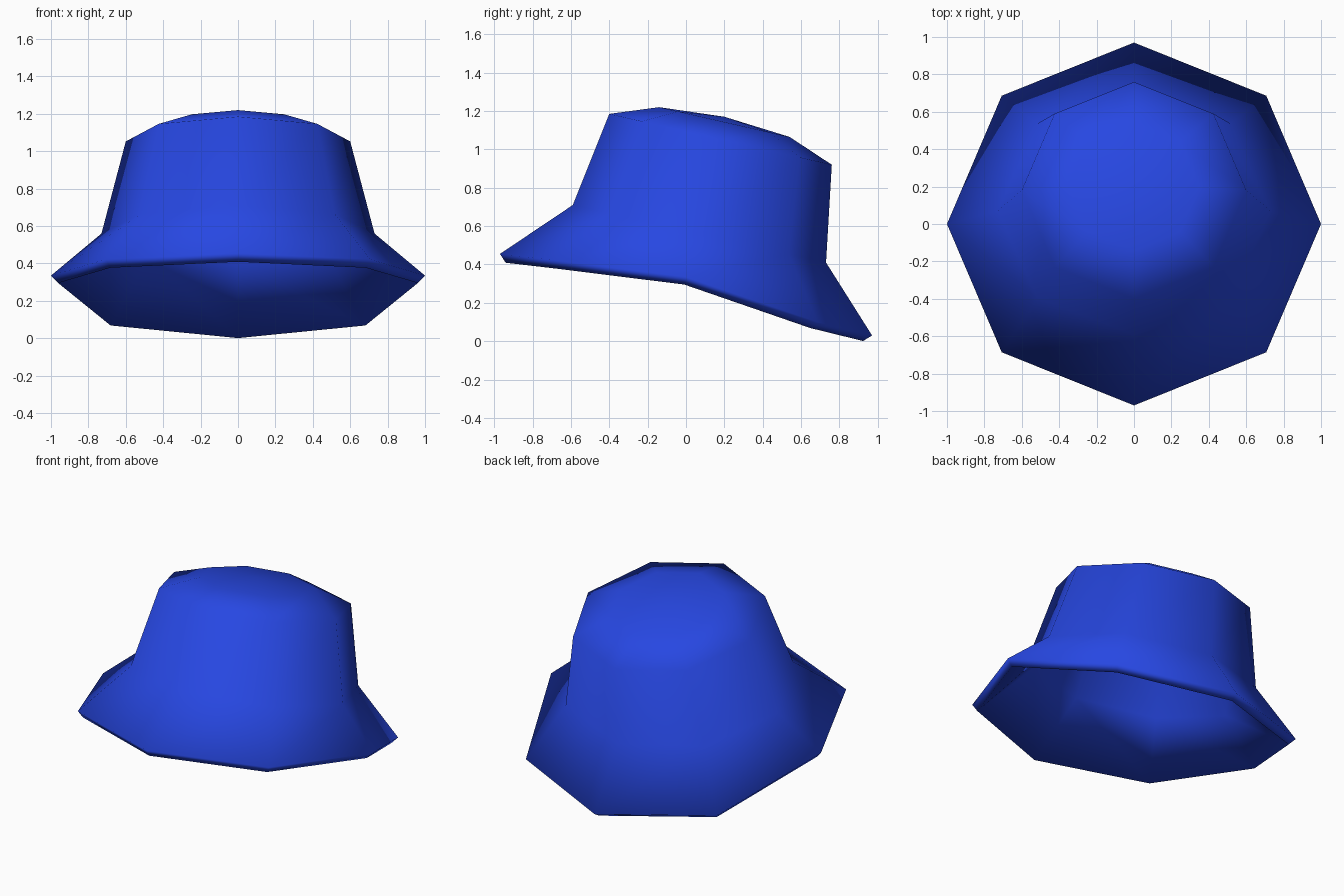
import bpy, bmesh, math

default = bpy.data.objects.get("Cube")
if default:
    bpy.data.objects.remove(default)

SIDES = 8

blue = bpy.data.materials.new("blue_fabric")
blue.use_nodes = True
colour = (0.02, 0.063, 0.76, 1)
blue.diffuse_color = colour
blue.node_tree.nodes["Principled BSDF"].inputs["Base Color"].default_value = colour


def ring(bm, rx, ry, cy, height):
    """Octagonal ring whose height follows a rule of the front-to-back position."""
    verts = []
    for i in range(SIDES):
        a = 2 * math.pi * i / SIDES
        y = -math.cos(a)
        verts.append(bm.verts.new((rx * math.sin(a), cy + ry * y, height(y))))
    return verts


def tilt(front, back):
    """Straight slope from the front height to the back height."""
    return lambda y: front + (back - front) * (y + 1) / 2


def brim_height(y):
    """Brim edge is gently sloped in front and droops behind."""
    if y <= 0:
        return 0.335 - 0.13 * y - 0.01 * y * y
    return 0.335 - 0.305 * y if y > 0.9 else 0.335 - 0.333 * y


# Hat shell: brim edge, crown base, crown shoulder, top panel
bm = bmesh.new()
rings = [
    ring(bm, 1.0, 0.97, 0.0, brim_height),
    ring(bm, 0.73, 0.66, 0.07, tilt(0.71, 0.41)),
    ring(bm, 0.60, 0.58, 0.18, tilt(1.185, 0.92)),
    ring(bm, 0.35, 0.34, 0.20, tilt(1.22, 1.065)),
]
for low, high in zip(rings, rings[1:]):
    for i in range(SIDES):
        j = (i + 1) % SIDES
        bm.faces.new((low[i], low[j], high[j], high[i]))

# Crown centre
tip = bm.verts.new((0, 0.20, 1.17))
for i in range(SIDES):
    bm.faces.new((rings[-1][i], rings[-1][(i + 1) % SIDES], tip))
bmesh.ops.recalc_face_normals(bm, faces=bm.faces)
for f in bm.faces:
    f.smooth = True

mesh = bpy.data.meshes.new("bucket_hat")
bm.to_mesh(mesh)
bm.free()
mesh.materials.append(blue)
hat = bpy.data.objects.new("bucket_hat", mesh)
bpy.context.collection.objects.link(hat)

# Fabric thickness, grown inwards
cloth = hat.modifiers.new("fabric_thickness", 'SOLIDIFY')
cloth.thickness = 0.053
cloth.offset = -1
cloth.use_even_offset = True
